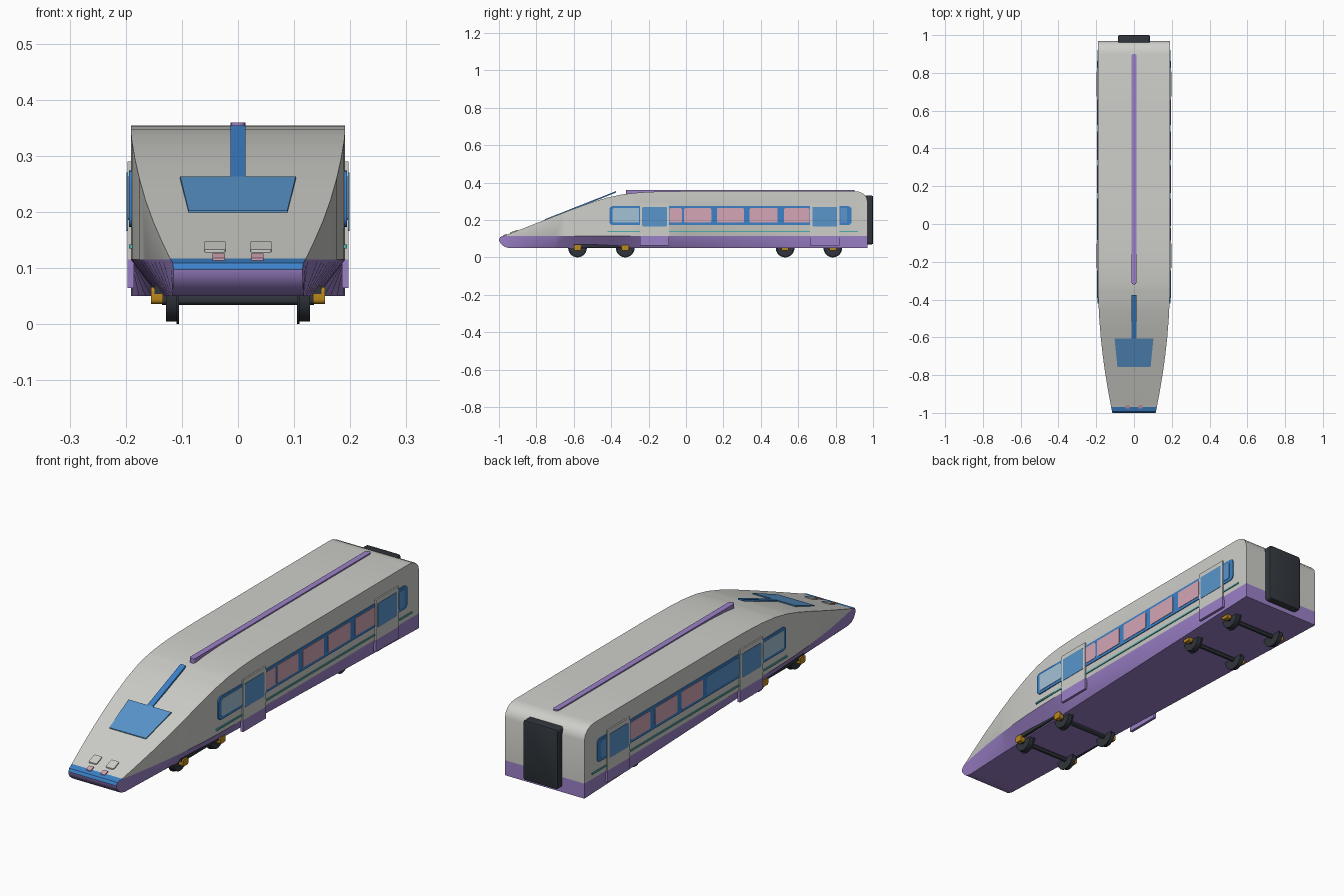
import bpy, bmesh, math

if "Cube" in bpy.data.objects:
    bpy.data.objects.remove(bpy.data.objects["Cube"])

def material(name, rgb):
    m = bpy.data.materials.new(name)
    m.diffuse_color = (*rgb, 1)
    m.use_nodes = True
    m.node_tree.nodes["Principled BSDF"].inputs["Base Color"].default_value = m.diffuse_color
    return m

GREY = material("light_grey", (0.62, 0.62, 0.59))
PURPLE = material("purple", (0.33, 0.22, 0.58))
BLUE = material("bright_blue", (0.045, 0.22, 0.58))
GLASS = material("glass_blue", (0.10, 0.30, 0.60))
PALE = material("pale_glass", (0.37, 0.54, 0.66))
PINK = material("pink", (0.66, 0.38, 0.46))
TEAL = material("teal", (0.08, 0.42, 0.40))
DARK = material("dark_grey", (0.03, 0.036, 0.045))
GOLD = material("gold", (0.50, 0.25, 0.012))

def finish(bm, name, mats, angle=30):
    bmesh.ops.recalc_face_normals(bm, faces=bm.faces)
    me = bpy.data.meshes.new(name)
    bm.to_mesh(me)
    bm.free()
    for m in mats:
        me.materials.append(m)
    for p in me.polygons:
        p.use_smooth = True
    me.set_sharp_from_angle(angle=math.radians(angle))
    ob = bpy.data.objects.new(name, me)
    bpy.context.collection.objects.link(ob)
    return ob

def prism_bm(pts, axis, a, b):
    """Extrude a 2D outline along an axis from a to b."""
    place = {'x': lambda p, t: (t, p[0], p[1]),
             'y': lambda p, t: (p[0], t, p[1]),
             'z': lambda p, t: (p[0], p[1], t)}[axis]
    bm = bmesh.new()
    lo = [bm.verts.new(place(p, a)) for p in pts]
    hi = [bm.verts.new(place(p, b)) for p in pts]
    n = len(pts)
    bm.faces.new(lo)
    bm.faces.new(hi)
    for i in range(n):
        bm.faces.new((lo[i], lo[(i + 1) % n], hi[(i + 1) % n], hi[i]))
    return bm

def prism(name, pts, axis, a, b, mat):
    return finish(prism_bm(pts, axis, a, b), name, [mat])

def rect(u0, u1, v0, v1, r=0.0):
    """Rectangle outline, with rounded corners when r > 0."""
    if r == 0:
        return [(u0, v0), (u1, v0), (u1, v1), (u0, v1)]
    out = []
    for k, (cu, cv) in enumerate([(u1 - r, v1 - r), (u0 + r, v1 - r),
                                  (u0 + r, v0 + r), (u1 - r, v0 + r)]):
        for j in range(5):
            t = math.pi / 2 * (k + j / 4)
            out.append((cu + r * math.cos(t), cv + r * math.sin(t)))
    return out

def disc(cu, cv, r, n=28):
    return [(cu + r * math.cos(2 * math.pi * i / n), cv + r * math.sin(2 * math.pi * i / n))
            for i in range(n)]

# Body: side profile extruded across, then narrowed towards the nose
BOTTOM, SKIRT = 0.05, 0.115
profile = [(-0.945, BOTTOM), (-0.97, 0.056), (-0.988, 0.071), (-0.998, 0.086), (-1.0, 0.097),
           (-0.993, 0.109), (-0.968, 0.117), (-0.76, 0.198), (-0.605, 0.258), (-0.5, 0.296),
           (-0.42, 0.320), (-0.34, 0.337), (-0.25, 0.347), (-0.15, 0.352), (0.0, 0.354),
           (0.90, 0.354), (0.925, 0.351), (0.948, 0.341), (0.964, 0.323), (0.97, 0.30),
           (0.97, BOTTOM)]
plan = [(-1, 0.115), (-0.9, 0.134), (-0.8, 0.151), (-0.7, 0.165), (-0.6, 0.176),
        (-0.5, 0.184), (-0.4, 0.189), (-0.3, 0.191), (0.97, 0.191)]

def half_width(y):
    for (y0, w0), (y1, w1) in zip(plan, plan[1:]):
        if y <= y1:
            return w0 + (w1 - w0) * (y - y0) / (y1 - y0)
    return plan[-1][1]

bm = prism_bm(profile, 'x', -1, 1)
cuts = [((0, y, 0), (0, 1, 0)) for y in
        [-0.968] + [-0.95 + 0.05 * i for i in range(14)] + [0.0, 0.3, 0.6, 0.9]]
for co, no in cuts + [((0, 0, SKIRT), (0, 0, 1))]:
    bmesh.ops.bisect_plane(bm, geom=bm.verts[:] + bm.edges[:] + bm.faces[:],
                           dist=1e-5, plane_co=co, plane_no=no)
for v in bm.verts:
    w = half_width(v.co.y)
    if v.co.z < SKIRT:  # skirt runs straight from nose to tail along its foot
        foot = 0.115 + 0.076 * (v.co.y + 1) / 1.97
        w = foot + (w - foot) * (v.co.z - BOTTOM) / (SKIRT - BOTTOM)
    v.co.x *= w
bmesh.ops.recalc_face_normals(bm, faces=bm.faces)
for f in bm.faces:
    c = f.calc_center_median()
    f.normal_update()
    if c.y < -0.968 and f.normal.z > 0.3:
        f.material_index = 2
    else:
        f.material_index = 1 if c.z < SKIRT else 0
finish(bm, "body_shell", [GREY, PURPLE, BLUE])

# Nose plates lying on the sloping front
def nose_plate(name, pts, mat, thick=0.005):
    bm = prism_bm(pts, 'z', -0.003, thick)
    for v in bm.verts:
        v.co.z += 0.198 + (v.co.y + 0.757) * 0.395
    finish(bm, name, [mat])

nose_plate("windscreen", [(-0.088, -0.757), (0.088, -0.757), (0.103, -0.605), (-0.103, -0.605)], GLASS)
nose_plate("windscreen_strip", rect(-0.013, 0.013, -0.607, -0.375), BLUE)
for s, side in ((1, "right"), (-1, "left")):
    x0, x1 = sorted((s * 0.022, s * 0.060))
    nose_plate("headlight_" + side, rect(x0, x1, -0.94, -0.90, 0.005), GREY, 0.007)
    x0, x1 = sorted((s * 0.023, s * 0.045))
    nose_plate("marker_light_" + side, rect(x0, x1, -0.978, -0.957), PINK, 0.007)

# Roof stripe and rear gangway
prism("roof_stripe", rect(-0.013, 0.013, -0.32, 0.90, 0.011), 'z', 0.34, 0.3595, PURPLE)
bm = prism_bm(rect(-0.084, 0.084, 0.07, 0.33, 0.012), 'y', 0.96, 1.0)
rim = [e for e in bm.edges if all(v.co.y > 0.99 for v in e.verts)]
bmesh.ops.bevel(bm, geom=rim, offset=0.006, segments=2, affect='EDGES', profile=0.5)
finish(bm, "rear_gangway", [DARK])

# Window bands, panes, doors and stripes on both sides
for s, side in ((1, "right"), (-1, "left")):
    def plate(name, pts, a, b, mat):
        prism(name + "_" + side, pts, 'x', s * a, s * b, mat)

    plate("window_band", rect(-0.41, 0.885, 0.173, 0.274, 0.018), 0.172, 0.1945, BLUE)
    plate("teal_stripe", rect(-0.42, 0.92, 0.135, 0.142), 0.165, 0.1945, TEAL)
    first = [(-0.088, -0.022, PINK), (-0.010, 0.135, PINK)] if s > 0 else [(-0.085, 0.135, GLASS)]
    panes = first + [(0.165, 0.31, PINK), (0.34, 0.49, PINK), (0.525, 0.66, PINK),
                     (-0.392, -0.25, PALE), (0.825, 0.862, GLASS)]
    for i, (y0, y1, mat) in enumerate(panes):
        plate("window_pane_%d" % i, rect(y0, y1, 0.186, 0.263, 0.006), 0.190, 0.1963, mat)
    for label, y0 in (("front", -0.246), ("rear", 0.664)):
        y1 = y0 + 0.156
        plate(label + "_door_upper", rect(y0, y1, SKIRT, 0.290), 0.185, 0.197, GREY)
        plate(label + "_door_lower", rect(y0, y1, 0.064, SKIRT), 0.185, 0.197, PURPLE)
        plate(label + "_door_window", rect(y0 + 0.012, y1 - 0.012, 0.166, 0.270, 0.006),
              0.190, 0.1985, GLASS)

# Bogies: wheels, axles, side bars and gold axle boxes
for label, ys in (("front", (-0.58, -0.325)), ("rear", (0.53, 0.785))):
    for k, y in enumerate(ys):
        tag = "%s_%d" % (label, k)
        prism("axle_" + tag, disc(y, 0.044, 0.010, 12), 'x', -0.135, 0.135, DARK)
        for s, side in ((1, "right"), (-1, "left")):
            end = "%s_%s" % (tag, side)
            prism("wheel_" + end, disc(y, 0.05, 0.045), 'x', s * 0.110, s * 0.128, DARK)
            prism("wheel_flange_" + end, disc(y, 0.05, 0.05), 'x', s * 0.105, s * 0.110, DARK)
            prism("axle_box_" + end, rect(y - 0.019, y + 0.019, 0.036, 0.066, 0.008),
                  'x', s * 0.134, s * 0.155, GOLD)
    for s, side in ((1, "right"), (-1, "left")):
        prism("bogie_bar_%s_%s" % (label, side), rect(ys[0] - 0.02, ys[1] + 0.02, 0.054, 0.070),
              'x', s * 0.126, s * 0.149, DARK)
